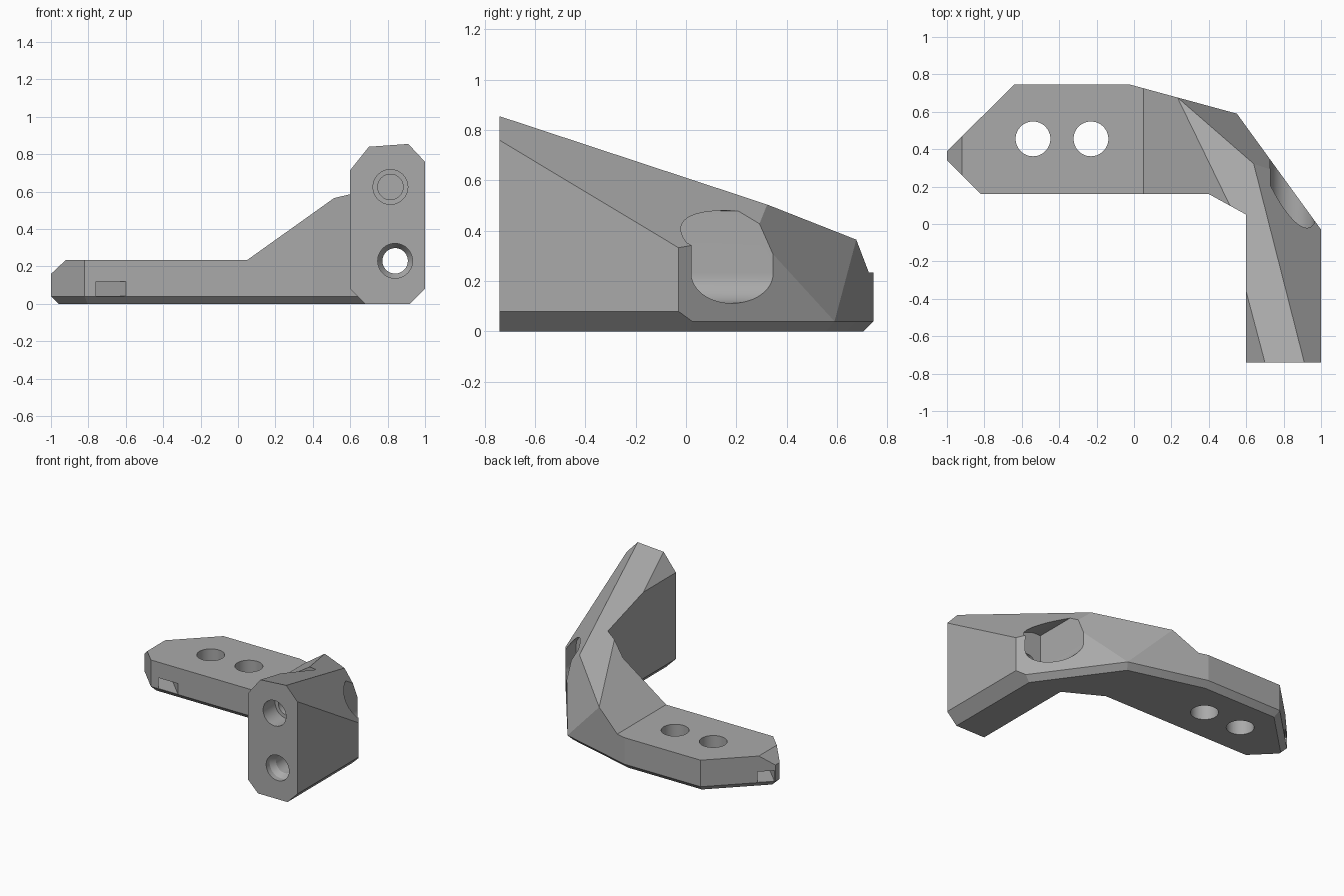
import bpy, bmesh, math
from mathutils import Vector, geometry

if "Cube" in bpy.data.objects:
    bpy.data.objects.remove(bpy.data.objects["Cube"])

grey = bpy.data.materials.new("plain_grey")
grey.diffuse_color = (0.4, 0.4, 0.4, 1)
grey.use_nodes = True
grey.node_tree.nodes["Principled BSDF"].inputs["Base Color"].default_value = grey.diffuse_color

# Plan outline, counter-clockwise, and the bottom chamfer of the edge after each point
OUTLINE = [(-1, .34), (-.82, .16), (.4, .16), (.6, .05), (.6, -.74), (1, -.74),
           (1, -.03), (.55, .59), (-.02, .745), (-.64, .745), (-1, .39)]
CHAMFER = [.04, .04, .04, .08, 0, .08, .04, .04, .04, .04, .04]


def ring(z):
    """Outline at height z, with each edge moved in by what is left of its chamfer."""
    lines = []
    for i, c in enumerate(CHAMFER):
        a, b = Vector(OUTLINE[i]), Vector(OUTLINE[(i + 1) % len(OUTLINE)])
        d = (b - a).normalized()
        off = Vector((-d.y, d.x)) * max(0, c - z)
        lines.append((a + off, d))
    pts = []
    for i, (p, d) in enumerate(lines):
        q, e = lines[i - 1]
        t = (p - q).cross(d) / e.cross(d) if hasattr(p, "cross") else 0
        pts.append(((q + e * t).x, (q + e * t).y, z))
    return pts


def loft(bm, rings):
    """Closed solid through rings of equal length."""
    vs = [[bm.verts.new(p) for p in r] for r in rings]
    n = len(vs[0])
    for lo, hi in zip(vs, vs[1:]):
        for i in range(n):
            j = (i + 1) % n
            bm.faces.new((lo[i], lo[j], hi[j], hi[i]))
    bm.faces.new(vs[0][::-1])
    bm.faces.new(vs[-1])
    bmesh.ops.recalc_face_normals(bm, faces=bm.faces)


def cut(bm, point, normal):
    """Slice away everything on the normal side and close the opening."""
    bmesh.ops.bisect_plane(bm, geom=bm.verts[:] + bm.edges[:] + bm.faces[:], dist=1e-5,
                           plane_co=point, plane_no=normal, clear_outer=True)
    edges = [e for e in bm.edges if e.is_boundary]
    if edges:
        bmesh.ops.holes_fill(bm, edges=edges, sides=0)


def make(name, bm):
    me = bpy.data.meshes.new(name)
    bm.to_mesh(me)
    bm.free()
    ob = bpy.data.objects.new(name, me)
    bpy.context.collection.objects.link(ob)
    me.materials.append(grey)
    return ob


# Roof planes: point and upward normal
TOP = ((.64, .32, .505), (-.071, .312, 1))
OUTER_SLOPE = ((1, -.1, .375), (.285, .161, .268))
REAR_SLOPE = ((.55, .59, .041), (.128, .178, .078))
RAMP = ((.05, 0, .235), (-.713, 0, 1))
LEG_BEVEL = ((.6, 0, .715), (-1.25, 0, 1))
FLAT = ((0, 0, .235), (0, 0, 1))
TIP_BEVEL = ((-1, 0, .16), (-.94, 0, 1))
SX, SY = .05, -.05

# Three sections of the bracket: flat arm, corner, front leg
sections = [
    [((SX, 0, 0), (1, 0, 0)), FLAT, TIP_BEVEL],
    [((SX, 0, 0), (-1, 0, 0)), ((0, SY, 0), (0, -1, 0)), TOP, RAMP, OUTER_SLOPE, REAR_SLOPE],
    [((0, SY, 0), (0, 1, 0)), TOP, OUTER_SLOPE, LEG_BEVEL],
]
body = bmesh.new()
for planes in sections:
    part = bmesh.new()
    loft(part, [ring(0), ring(.04), ring(.08), ring(1.2)])
    for p, n in planes:
        cut(part, p, n)
    tmp = bpy.data.meshes.new("section")
    part.to_mesh(tmp)
    part.free()
    body.from_mesh(tmp)
    bpy.data.meshes.remove(tmp)

# Open the section joints and weld into one skin
inner = [f for f in body.faces if all(abs(v.co.x - SX) < 1e-4 for v in f.verts)
         or all(abs(v.co.y - SY) < 1e-4 for v in f.verts)]
bmesh.ops.delete(body, geom=inner, context='FACES')
bmesh.ops.remove_doubles(body, verts=body.verts, dist=.002)
bmesh.ops.dissolve_limit(body, angle_limit=math.radians(.6), verts=body.verts, edges=body.edges)
bmesh.ops.triangulate(body, faces=[f for f in body.faces if len(f.verts) > 4])
bmesh.ops.recalc_face_normals(body, faces=body.faces)
bracket = make("bracket", body)


def drill(name, rings):
    bm = bmesh.new()
    loft(bm, rings)
    cutter = make(name, bm)
    cutter.hide_render = True
    m = bracket.modifiers.new(name, 'BOOLEAN')
    m.operation, m.solver, m.object = 'DIFFERENCE', 'EXACT', cutter
    return cutter


def circle(c, r, axis, n=48):
    c = Vector(c)
    u = Vector((1, 0, 0))
    v = Vector((0, 1, 0)) if axis == 'z' else Vector((0, 0, 1))
    return [c + u * r * math.cos(k * math.tau / n) + v * r * math.sin(k * math.tau / n)
            for k in range(n)]


cutters = []
# Two mounting holes through the arm
for i, x in enumerate((-.54, -.23)):
    cutters.append(drill(f"arm_hole_{i}", [circle((x, .455, z), .093, 'z') for z in (-.1, .4)]))

# Stepped blind hole and countersunk through hole in the leg
def leg_hole(name, x, z, steps):
    cutters.append(drill(name, [circle((x, y, z), r, 'y') for y, r in steps]))

leg_hole("upper_leg_hole", .815, .625, [(-.8, .093), (-.6, .093), (-.599, .068), (-.4, .068)])
leg_hole("lower_leg_hole", .84, .23, [(-.8, .093), (-.7, .093), (-.66, .068), (0, .068)])

# Rounded pocket behind the lower leg hole
prof = [(.845 + .118 * math.cos(a), .23 + .118 * math.sin(a))
        for a in (math.pi + math.pi * k / 24 for k in range(25))]
prof += [(.757 + .23 * math.cos(a), .25 + .23 * math.sin(a))
         for a in (math.radians(27 + 70 * k / 16) for k in range(17))]
cutters.append(drill("rear_pocket", [[(x, y, z) for x, z in prof] for y in (-.1, .8)]))

# Slanted strap slot near the arm tip
a, d, w = Vector((-.68, .16, 0)), Vector((-1, 1, 0)).normalized(), Vector((.04, .04, 0))
ends = (a - d * .2, a + d * .6)
cutters.append(drill("strap_slot", [[e - w + Vector((0, 0, .042)), e + w + Vector((0, 0, .042)),
                                     e + w + Vector((0, 0, .12)), e - w + Vector((0, 0, .12))]
                                    for e in ends]))

# Bake the cuts and smooth only the round walls
dg = bpy.context.evaluated_depsgraph_get()
bracket.data = bpy.data.meshes.new_from_object(bracket.evaluated_get(dg))
bracket.modifiers.clear()
for c in cutters:
    bpy.data.objects.remove(c)
bpy.context.view_layer.objects.active = bracket
bracket.select_set(True)
bpy.ops.object.shade_smooth_by_angle(angle=math.radians(12))
